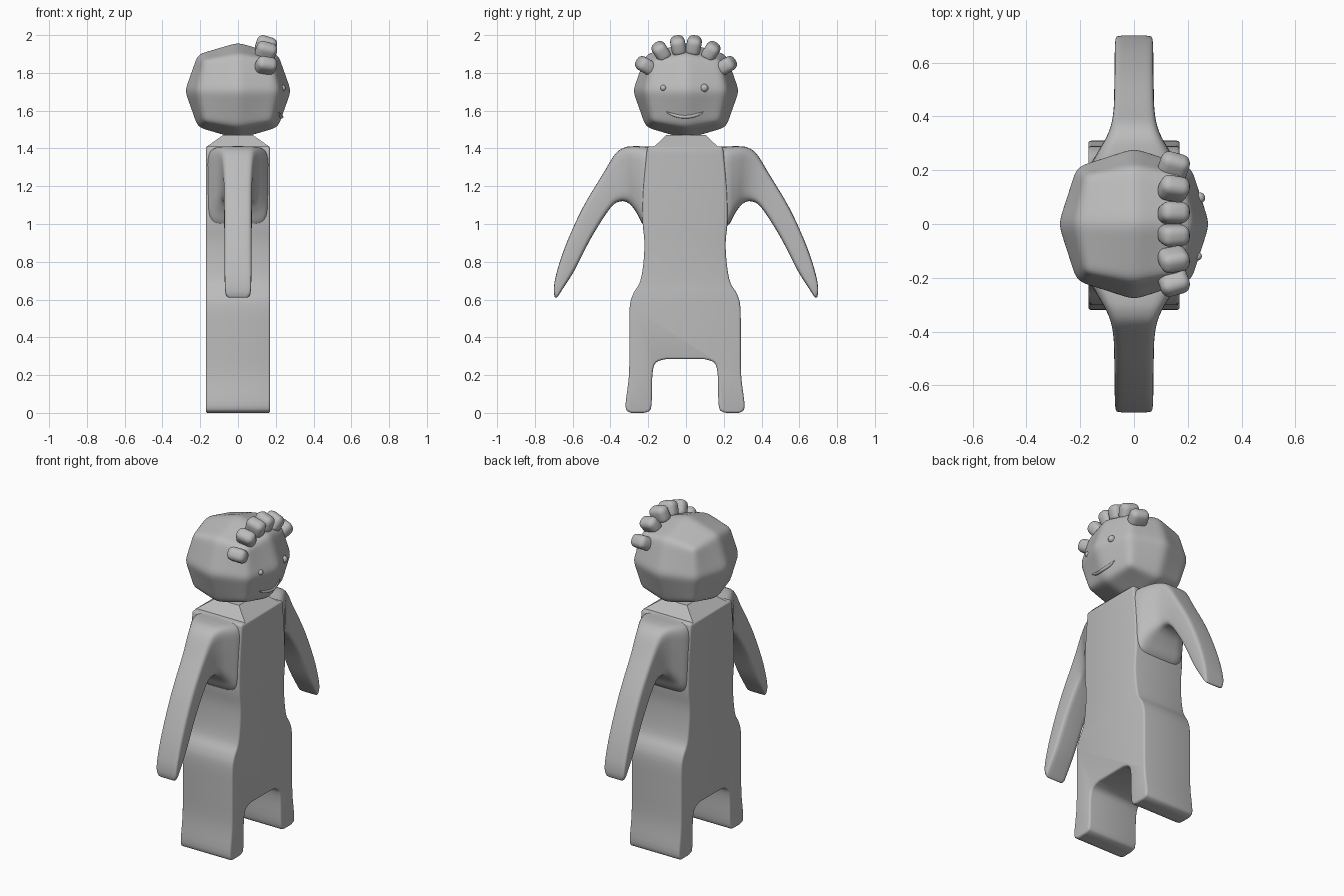
import bpy, bmesh, math
from mathutils import Vector, Matrix

if "Cube" in bpy.data.objects:
    bpy.data.objects.remove(bpy.data.objects["Cube"])

grey = bpy.data.materials.new("plain grey")
grey.use_nodes = True
grey.diffuse_color = (0.5, 0.5, 0.5, 1)
grey.node_tree.nodes["Principled BSDF"].inputs["Base Color"].default_value = grey.diffuse_color


def finish(bm, name, angle=40, modifiers=()):
    """Turn a bmesh into a smooth object with its modifiers applied."""
    bmesh.ops.recalc_face_normals(bm, faces=bm.faces)
    mesh = bpy.data.meshes.new(name)
    bm.to_mesh(mesh)
    bm.free()
    obj = bpy.data.objects.new(name, mesh)
    bpy.context.collection.objects.link(obj)
    mesh.materials.append(grey)
    bpy.ops.object.select_all(action='DESELECT')
    obj.select_set(True)
    bpy.context.view_layer.objects.active = obj
    for kind, settings in modifiers:
        mod = obj.modifiers.new(kind.title(), kind)
        for key, value in settings.items():
            setattr(mod, key, value)
        bpy.ops.object.modifier_apply(modifier=mod.name)
    bpy.ops.object.shade_smooth_by_angle(angle=math.radians(angle))
    return obj


def spline(points, steps=4):
    """Catmull-Rom curve through points of any dimension."""
    pts = [Vector(p) for p in points]
    pts = [pts[0]] + pts + [pts[-1]]
    out = []
    for a, b, c, d in zip(pts, pts[1:], pts[2:], pts[3:]):
        for i in range(steps):
            t = i / steps
            out.append(b + (c - a) * (t / 2) + (a * 2 - b * 5 + c * 4 - d) * (t * t / 2)
                       + (b * 3 - a - c * 3 + d) * (t ** 3 / 2))
    return out + [pts[-1]]


def loft(bm, rings):
    loops = [[bm.verts.new(p) for p in ring] for ring in rings]
    for low, high in zip(loops, loops[1:]):
        for i in range(len(low)):
            j = (i + 1) % len(low)
            bm.faces.new((low[i], low[j], high[j], high[i]))
    bm.faces.new(loops[0])
    bm.faces.new(loops[-1])


# Torso and legs: one outline in y and z, extruded along x
side = spline([(.20, 1.41), (.22, 1.2), (.225, 1.02), (.215, .9), (.222, .78), (.24, .69),
               (.275, .63), (.293, .56), (.295, .4), (.297, .2), (.315, .04), (.295, .004),
               (.25, 0), (.2, .005), (.178, .04), (.173, .2), (.155, .265), (.1, .285)])
outline = side + [Vector((-p.x, p.y)) for p in reversed(side)]
bm = bmesh.new()
loft(bm, [[(x, p.x - .005, p.y) for p in outline] for x in (-.17, .17)])
finish(bm, "torso_and_legs", 40,
       [('BEVEL', dict(width=.012, segments=3, limit_method='ANGLE', angle_limit=math.radians(50)))])

# Arms: sections given as outer y, z, inner y, z and half thickness
arm = spline([(.13, 1.41, .13, .95, .169), (.21, 1.41, .22, .99, .162), (.27, 1.412, .262, 1.06, .135),
              (.325, 1.405, .3, 1.107, .105), (.375, 1.37, .345, 1.12, .086),
              (.44, 1.265, .4, 1.085, .076), (.55, 1.08, .5, .93, .073),
              (.64, .88, .59, .755, .072), (.688, .73, .65, .66, .07),
              (.70, .65, .68, .615, .064), (.695, .615, .69, .61, .045)])


def power(v, e=.35):
    return math.copysign(abs(v) ** e, v)


for name, sign in (("right_arm", -1), ("left_arm", 1)):
    rings = []
    for oy, oz, iy, iz, half in arm:
        ring = []
        for k in range(32):
            a = math.tau * k / 32
            t = (1 + power(math.sin(a))) / 2
            y, z = iy + (oy - iy) * t, iz + (oz - iz) * t
            ring.append((half * power(math.cos(a)), sign * y, z))
        rings.append(ring)
    bm = bmesh.new()
    loft(bm, rings)
    finish(bm, name, 50)

# Collar: a low tapered block under the head
bm = bmesh.new()
loft(bm, [[(sx * x, sy * y, z) for sx, sy in ((1, 1), (-1, 1), (-1, -1), (1, -1))]
          for x, y, z in ((.168, .17, 1.408), (.08, .105, 1.47))])
finish(bm, "collar", 20)

# Head: a rounded block with softly creased facets
bm = bmesh.new()
bmesh.ops.create_cube(bm, size=2)
bmesh.ops.subdivide_edges(bm, edges=bm.edges, cuts=1, use_grid_fill=True)
crease = bm.edges.layers.float.new("crease_edge")
for e in bm.edges:
    e[crease] = .45
for v in bm.verts:
    v.co *= {1: 1, 2: .75, 3: .63}[round(sum(abs(c) for c in v.co))]
head = finish(bm, "head", 60, [('SUBSURF', dict(levels=4))])
size = [max(abs(v.co[i]) for v in head.data.vertices) for i in range(3)]
for v in head.data.vertices:
    v.co = Vector((v.co.x / size[0] * .275, v.co.y / size[1] * .275, v.co.z / size[2] * .25 + 1.705))
head.data.update()


def on_face(y, z):
    return head.ray_cast(Vector((1, y, z)), Vector((-1, 0, 0)))[1]


# Hair: a row of rounded tufts fanned over the head
for i, (deg, reach) in enumerate(((-59, .25), (-33, .242), (-10, .237), (10, .237), (33, .242), (59, .25))):
    bm = bmesh.new()
    bmesh.ops.create_cube(bm, size=1)
    place = (Matrix.Translation((.148, 0, 1.71)) @ Matrix.Rotation(math.radians(-deg), 4, 'X')
             @ Matrix.Translation((0, 0, reach)) @ Matrix.Rotation(.3, 4, 'Y')
             @ Matrix.Diagonal((.11, .078, .1, 1)))
    bmesh.ops.transform(bm, matrix=place, verts=bm.verts)
    finish(bm, f"hair_tuft_{i + 1}", 60, [('BEVEL', dict(width=.032, segments=5))])

# Eyes: small beads on the face
for name, y, r in (("right_eye", -.12, .016), ("left_eye", .097, .021)):
    bm = bmesh.new()
    bmesh.ops.create_uvsphere(bm, u_segments=20, v_segments=12, radius=r)
    bmesh.ops.translate(bm, vec=on_face(y, 1.72) - Vector((.004, 0, 0)), verts=bm.verts)
    finish(bm, name, 60)

# Mouth: a thin smiling tube following the face
bm = bmesh.new()
rings = []
for k in range(17):
    u = k / 8 - 1
    centre = on_face(.098 * u - .005, 1.567 + .026 * u * u)
    r = .009 * max(.3, (1 - u ** 6)) 
    rings.append([centre + Vector((r * math.cos(a), 0, r * math.sin(a)))
                  for a in (math.tau * j / 10 for j in range(10))])
loft(bm, rings)
finish(bm, "mouth", 60)
